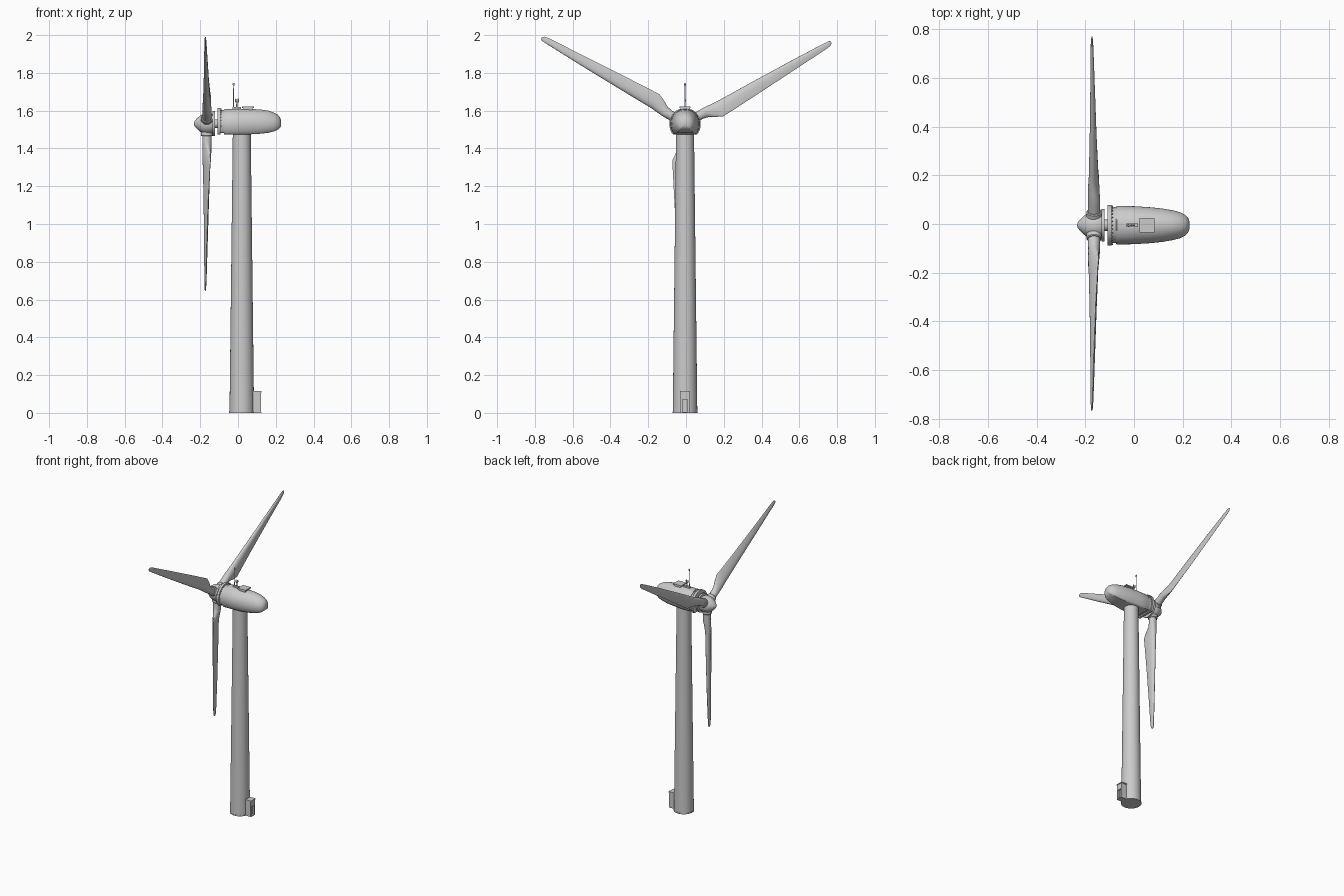
import bpy, bmesh, math
from mathutils import Matrix, Vector

if "Cube" in bpy.data.objects:
    bpy.data.objects.remove(bpy.data.objects["Cube"])

Y0, HUB_Z, TOWER_X = -0.005, 1.531, 0.02


def finish(name, bm, smooth=True):
    bmesh.ops.recalc_face_normals(bm, faces=bm.faces)
    me = bpy.data.meshes.new(name)
    bm.to_mesh(me)
    bm.free()
    ob = bpy.data.objects.new(name, me)
    bpy.context.collection.objects.link(ob)
    if smooth:
        bpy.ops.object.select_all(action='DESELECT')
        bpy.context.view_layer.objects.active = ob
        ob.select_set(True)
        bpy.ops.object.shade_smooth_by_angle(angle=math.radians(35))
    return ob


def loft(name, rings):
    """Skin a list of closed rings and cap both ends."""
    bm = bmesh.new()
    vs = [[bm.verts.new(p) for p in ring] for ring in rings]
    n = len(vs[0])
    for a, b in zip(vs, vs[1:]):
        for i in range(n):
            j = (i + 1) % n
            bm.faces.new((a[i], a[j], b[j], b[i]))
    bm.faces.new(vs[0])
    bm.faces.new(vs[-1])
    return finish(name, bm)


def lathe_z(name, profile, x, y, n=32):
    return loft(name, [[(x + r * math.cos(2 * math.pi * i / n), y + r * math.sin(2 * math.pi * i / n), z)
                        for i in range(n)] for r, z in profile])


def lathe_x(name, profile, n=40):
    return loft(name, [[(x, Y0 + r * math.cos(2 * math.pi * i / n), HUB_Z + r * math.sin(2 * math.pi * i / n))
                        for i in range(n)] for x, r in profile])


def box(name, x, y, z):
    bm = bmesh.new()
    bmesh.ops.create_cube(bm, size=1)
    for v in bm.verts:
        v.co = Vector([(lo + hi) / 2 + c * (hi - lo) for c, (lo, hi) in zip(v.co, (x, y, z))])
    return finish(name, bm, False)


def d_ring(x, w, top, bottom, n=64):
    """Round section with a flat underside."""
    ring = []
    for i in range(n):
        t = 2 * math.pi * i / n
        c, s = math.cos(t), math.sin(t)
        if s < 0:  # fuller lower half
            c = math.copysign(abs(c) ** 0.8, c)
        z = HUB_Z + s * ((top - HUB_Z) if s > 0 else w)
        ring.append((x, Y0 + w * c, max(z, bottom)))
    return ring


# Tower with foot ring
lathe_z("tower", [(0.065, 0), (0.0475, 1.482)], TOWER_X, Y0, 48)
lathe_z("tower_foot", [(0.067, 0), (0.067, 0.008)], TOWER_X, Y0, 48)

# Entrance porch: back block, side walls, lintel, cap and door
box("porch_back", (0.06, 0.108), (Y0 - 0.023, Y0 + 0.023), (0, 0.11))
for s, side in ((-1, "left"), (1, "right")):
    ys = sorted((Y0 + s * 0.014, Y0 + s * 0.023))
    box("porch_wall_" + side, (0.105, 0.121), ys, (0, 0.11))
box("porch_lintel", (0.105, 0.121), (Y0 - 0.015, Y0 + 0.015), (0.07, 0.11))
box("porch_roof", (0.06, 0.124), (Y0 - 0.026, Y0 + 0.026), (0.109, 0.116))
box("porch_step", (0.06, 0.124), (Y0 - 0.023, Y0 + 0.023), (0, 0.006))
box("door", (0.1, 0.112), (Y0 - 0.011, Y0 + 0.011), (0.006, 0.066))

# Nacelle: shell, neck and front flange
loft("nacelle", [d_ring(*p) for p in (
    (-0.074, 0.077, 1.606, 1.475), (-0.07, 0.079, 1.609, 1.475), (0.0, 0.078, 1.61, 1.475),
    (0.07, 0.0735, 1.609, 1.475), (0.12, 0.068, 1.606, 1.478), (0.16, 0.061, 1.600, 1.483),
    (0.19, 0.053, 1.590, 1.490), (0.21, 0.043, 1.579, 1.499), (0.222, 0.031, 1.565, 1.508),
    (0.228, 0.015, 1.547, 1.52))])
loft("nacelle_neck", [d_ring(-0.095, 0.074, 1.603, 1.482), d_ring(-0.07, 0.074, 1.603, 1.482)])
loft("front_flange", [d_ring(-0.109, 0.083, 1.614, 1.474), d_ring(-0.093, 0.083, 1.614, 1.474)])

# Flange bolts
bm = bmesh.new()
for i in range(17):
    t = math.radians(-10 + 200 * i / 16)
    m = Matrix.Translation((-0.091, Y0 + 0.0785 * math.cos(t), HUB_Z + 0.0785 * math.sin(t)))
    bmesh.ops.create_cone(bm, cap_ends=True, segments=8, radius1=0.003, radius2=0.003, depth=0.008,
                          matrix=m @ Matrix.Rotation(math.pi / 2, 4, 'Y'))
finish("flange_bolts", bm)

# Shaft, rear hub disc and spinner
lathe_x("shaft", [(-0.14, 0.023), (-0.1, 0.023)])
lathe_x("hub_disc", [(-0.134, 0.066), (-0.122, 0.066)])
lathe_x("spinner", [(-0.234, 0.004), (-0.231, 0.011), (-0.222, 0.023), (-0.21, 0.035), (-0.197, 0.045),
                    (-0.183, 0.052), (-0.165, 0.056), (-0.145, 0.055), (-0.13, 0.05)])

# Blades: radius, leading edge, trailing edge, half thickness, twist, x centre, taper
SECTIONS = (
    (0.03, -0.025, 0.025, 0.025, 0, -0.164, 0), (0.095, -0.025, 0.025, 0.025, 0, -0.164, 0),
    (0.125, -0.025, 0.032, 0.024, 12, -0.163, 0.2), (0.155, -0.023, 0.051, 0.021, 20, -0.162, 0.4),
    (0.195, -0.02, 0.07, 0.017, 20, -0.161, 0.6), (0.23, -0.019, 0.068, 0.015, 18, -0.162, 0.6),
    (0.40, -0.015, 0.058, 0.012, 12, -0.165, 0.6), (0.65, -0.008, 0.043, 0.008, 7, -0.169, 0.6),
    (0.84, -0.001, 0.032, 0.005, 4, -0.172, 0.5), (0.873, 0.001, 0.028, 0.004, 3, -0.173, 0.3),
    (0.885, 0.006, 0.018, 0.002, 3, -0.173, 0))


def blade_ring(r, le, te, b, twist, cx, k, rot, n=24):
    ct, st = math.cos(math.radians(twist)), math.sin(math.radians(twist))
    ring = []
    for i in range(n):
        t = 2 * math.pi * i / n
        y = (te - le) / 2 * math.cos(t)
        x = b * math.sin(t) * (1 - k * math.cos(t))
        p = Vector((cx + x * ct + y * st, (le + te) / 2 + y * ct - x * st, r))
        ring.append(rot @ p + Vector((0, Y0, HUB_Z)))
    return ring


for num, ang in enumerate((60, 180, 300), 1):
    rot = Matrix.Rotation(math.radians(ang), 3, 'X')
    loft(f"blade_{num}", [blade_ring(*s, rot) for s in SECTIONS])
    loft(f"blade_collar_{num}", [blade_ring(r, -w, w, w, 0, -0.164, 0, rot)
                                 for r, w in ((0.03, 0.032), (0.062, 0.032), (0.066, 0.029))])

# Roof hatch, instrument plinth, antenna and wind sensor
box("roof_hatch_base", (0.03, 0.078), (Y0 - 0.024, Y0 + 0.024), (1.6, 1.616))
box("roof_hatch", (0.022, 0.085), (Y0 - 0.03, Y0 + 0.03), (1.615, 1.623))
box("instrument_plinth", (-0.03, 0.016), (Y0 - 0.008, Y0 + 0.008), (1.6, 1.619))
lathe_z("antenna", [(0.003, 1.61), (0.002, 1.735)], -0.023, Y0, 10)
lathe_z("antenna_tip", [(0.003, 1.732), (0.005, 1.735), (0.005, 1.743), (0.003, 1.746)], -0.023, Y0, 12)
lathe_z("sensor_post", [(0.004, 1.61), (0.003, 1.645)], -0.006, Y0, 10)
box("sensor_bar", (-0.014, 0.003), (Y0 - 0.003, Y0 + 0.003), (1.642, 1.648))
for i, x in enumerate((-0.012, 0.001), 1):
    lathe_z(f"sensor_cup_{i}", [(0.003, 1.645), (0.004, 1.65), (0.004, 1.66), (0.002, 1.664)], x, Y0, 10)
